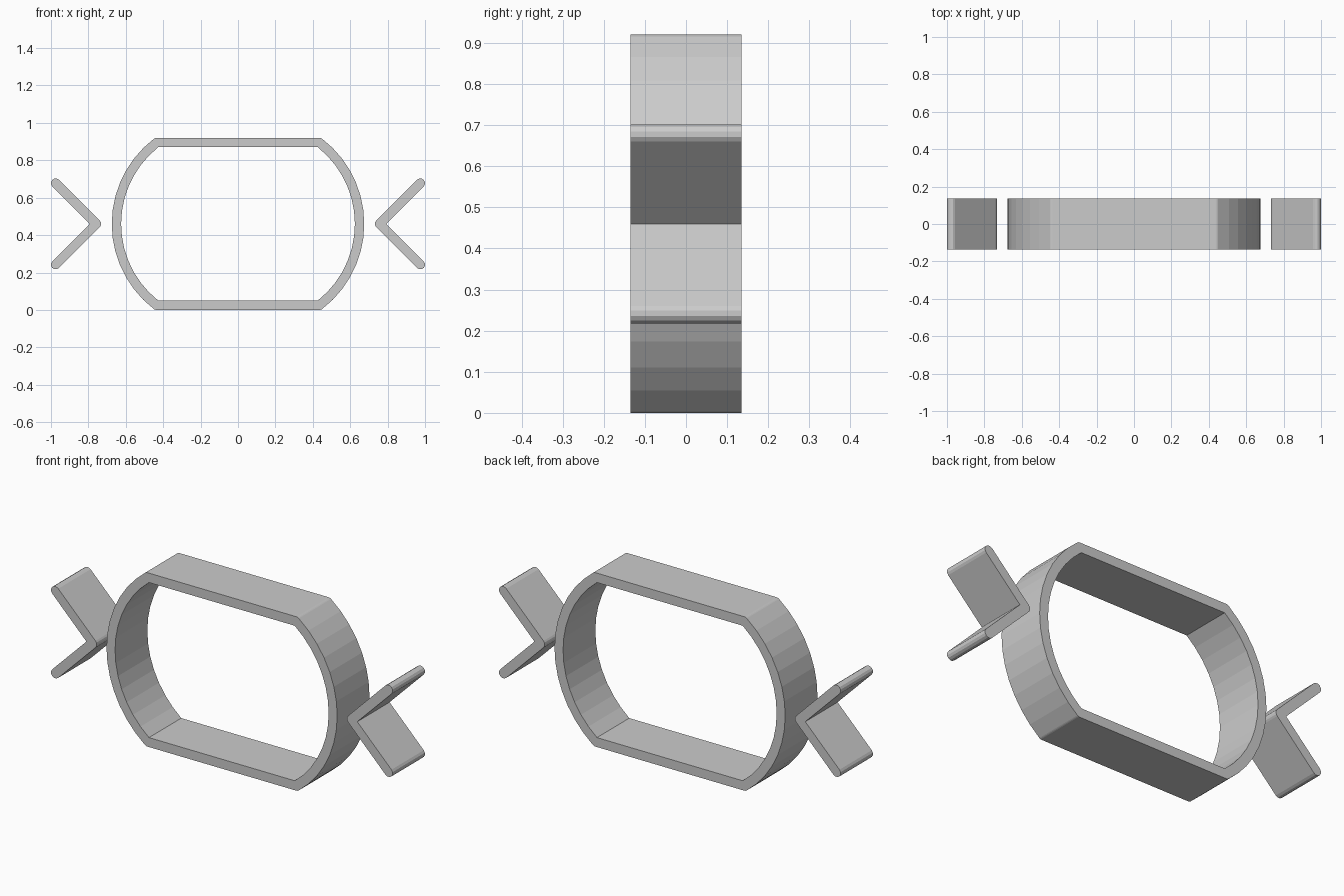
import bpy, bmesh
from math import sin, cos, asin, radians, pi, degrees

cube = bpy.data.objects.get("Cube")
if cube:
    bpy.data.objects.remove(cube)

MID = 0.46      # height of the horizontal symmetry line
HALF = 0.025    # half wall thickness
DEPTH = 0.135   # half depth

grey = bpy.data.materials.new("light_grey")
grey.use_nodes = True
grey.diffuse_color = (0.6, 0.6, 0.6, 1)
grey.node_tree.nodes["Principled BSDF"].inputs["Base Color"].default_value = (0.6, 0.6, 0.6, 1)


def arc(cx, cz, r, start, end, n):
    """Points on an arc, angles in degrees."""
    angles = [radians(start + (end - start) * i / n) for i in range(n + 1)]
    return [(cx + r * cos(a), cz + r * sin(a)) for a in angles]


def extrude_outline(name, *loops):
    """Solid from closed outlines in the xz plane; inner outlines become holes."""
    curve = bpy.data.curves.new(name + "_outline", 'CURVE')
    curve.dimensions = '2D'
    curve.fill_mode = 'BOTH'
    curve.extrude = DEPTH
    for loop in loops:
        spline = curve.splines.new('POLY')
        spline.points.add(len(loop) - 1)
        for point, (x, z) in zip(spline.points, loop):
            point.co = (x, z, 0, 1)
        spline.use_cyclic_u = True
        spline.use_smooth = False
    helper = bpy.data.objects.new(name + "_helper", curve)
    bpy.context.collection.objects.link(helper)
    bpy.context.view_layer.update()
    evaluated = helper.evaluated_get(bpy.context.evaluated_depsgraph_get())
    mesh = bpy.data.meshes.new_from_object(evaluated)
    bpy.data.objects.remove(helper)

    # Weld caps to walls and stand the part upright
    bm = bmesh.new()
    bm.from_mesh(mesh)
    bmesh.ops.remove_doubles(bm, verts=bm.verts, dist=0.0001)
    for v in bm.verts:
        x, z, y = v.co
        v.co = (x, -y, z + MID)
    bmesh.ops.recalc_face_normals(bm, faces=bm.faces)
    for f in bm.faces:
        f.smooth = False
        f.material_index = 0
    bm.to_mesh(mesh)
    bm.free()
    mesh.name = name
    mesh.materials.clear()
    mesh.materials.append(grey)
    obj = bpy.data.objects.new(name, mesh)
    bpy.context.collection.objects.link(obj)
    return obj


def mirror(points):
    return [(-x, -z) for x, z in points]


# Ring: two bowed sides joined by flat top and bottom walls
CX, R, TOP = 0.1025, 0.5475, MID - HALF
corner = degrees(asin(TOP / R))
corner_x = CX + R * cos(radians(corner))
outer = (arc(corner_x, -TOP, HALF, -90, -corner, 3)[:-1]
         + arc(CX, 0, R + HALF, -corner, corner, 14)
         + arc(corner_x, TOP, HALF, corner, 90, 3)[1:])
inner_angle = degrees(asin((TOP - HALF) / (R - HALF)))
inner = arc(CX, 0, R - HALF, -inner_angle, inner_angle, 14)
extrude_outline("ring_band", outer + mirror(outer), inner + mirror(inner))

# Chevrons: rounded V shapes pointing at the ring
TIP, END, RISE = 0.757, 0.975, 0.218
chevron = (arc(END, -RISE, HALF, -135, 45, 6)
           + [(TIP + HALF * 2 ** 0.5, 0)]
           + arc(END, RISE, HALF, -45, 135, 6)
           + arc(TIP, 0, HALF, 135, 225, 4))
extrude_outline("left_chevron", chevron)
extrude_outline("right_chevron", mirror(chevron))
